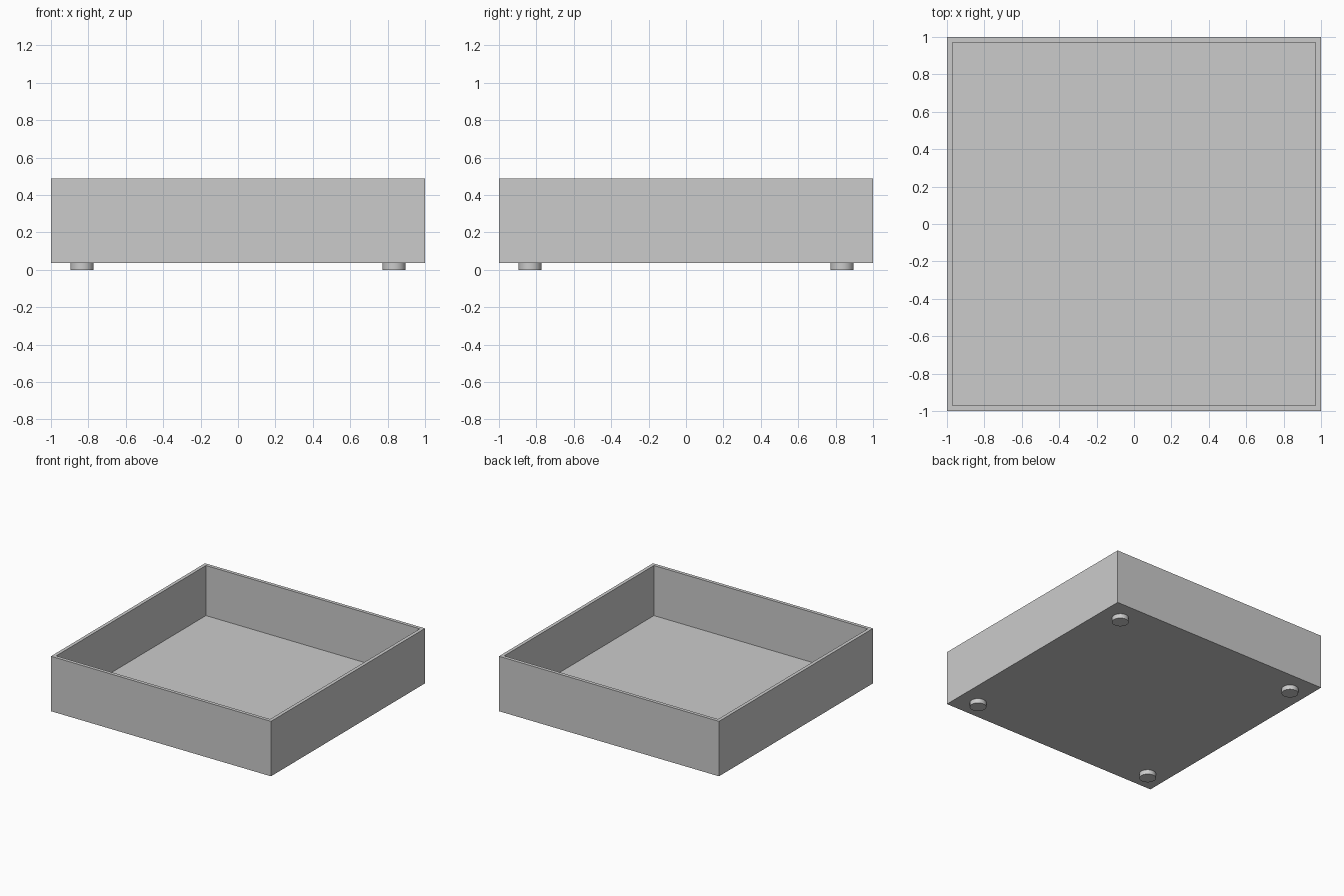
import bpy
import bmesh
from mathutils import Matrix

cube = bpy.data.objects.get("Cube")
if cube:
    bpy.data.objects.remove(cube, do_unlink=True)

FOOT_H, TOP, WALL = 0.0375, 0.489, 0.04

grey = bpy.data.materials.new("light grey")
grey.use_nodes = True
colour = (0.6, 0.6, 0.6, 1)
grey.diffuse_color = colour
grey.node_tree.nodes["Principled BSDF"].inputs["Base Color"].default_value = colour


def add_object(name, bm):
    mesh = bpy.data.meshes.new(name)
    bm.to_mesh(mesh)
    bm.free()
    mesh.materials.append(grey)
    obj = bpy.data.objects.new(name, mesh)
    bpy.context.collection.objects.link(obj)
    return obj


# Open tray: a block whose top is inset to the rim and pushed down to the floor
bm = bmesh.new()
height = TOP - FOOT_H
bmesh.ops.create_cube(bm, size=1, matrix=Matrix.Translation((0, 0, FOOT_H + height / 2))
                      @ Matrix.Diagonal((2, 2, height, 1)))
top = max(bm.faces, key=lambda f: f.calc_center_median().z)
bmesh.ops.inset_region(bm, faces=[top], thickness=WALL)
cavity = bmesh.ops.extrude_discrete_faces(bm, faces=[top])["faces"]
bmesh.ops.translate(bm, verts=cavity[0].verts, vec=(0, 0, -(height - WALL)))
bmesh.ops.recalc_face_normals(bm, faces=bm.faces)
add_object("tray", bm)

# Four round feet
for side, x in (("left", 1), ("right", -1)):
    for end, y in (("front", -1), ("back", 1)):
        bm = bmesh.new()
        bmesh.ops.create_cone(bm, cap_ends=True, segments=32, radius1=0.0625, radius2=0.0625,
                              depth=FOOT_H,
                              matrix=Matrix.Translation((x * 0.834, y * 0.834, FOOT_H / 2)))
        for face in bm.faces:
            face.smooth = len(face.verts) == 4
        for edge in bm.edges:
            edge.smooth = all(len(f.verts) == 4 for f in edge.link_faces)
        add_object(f"{end}_{side}_foot", bm)
